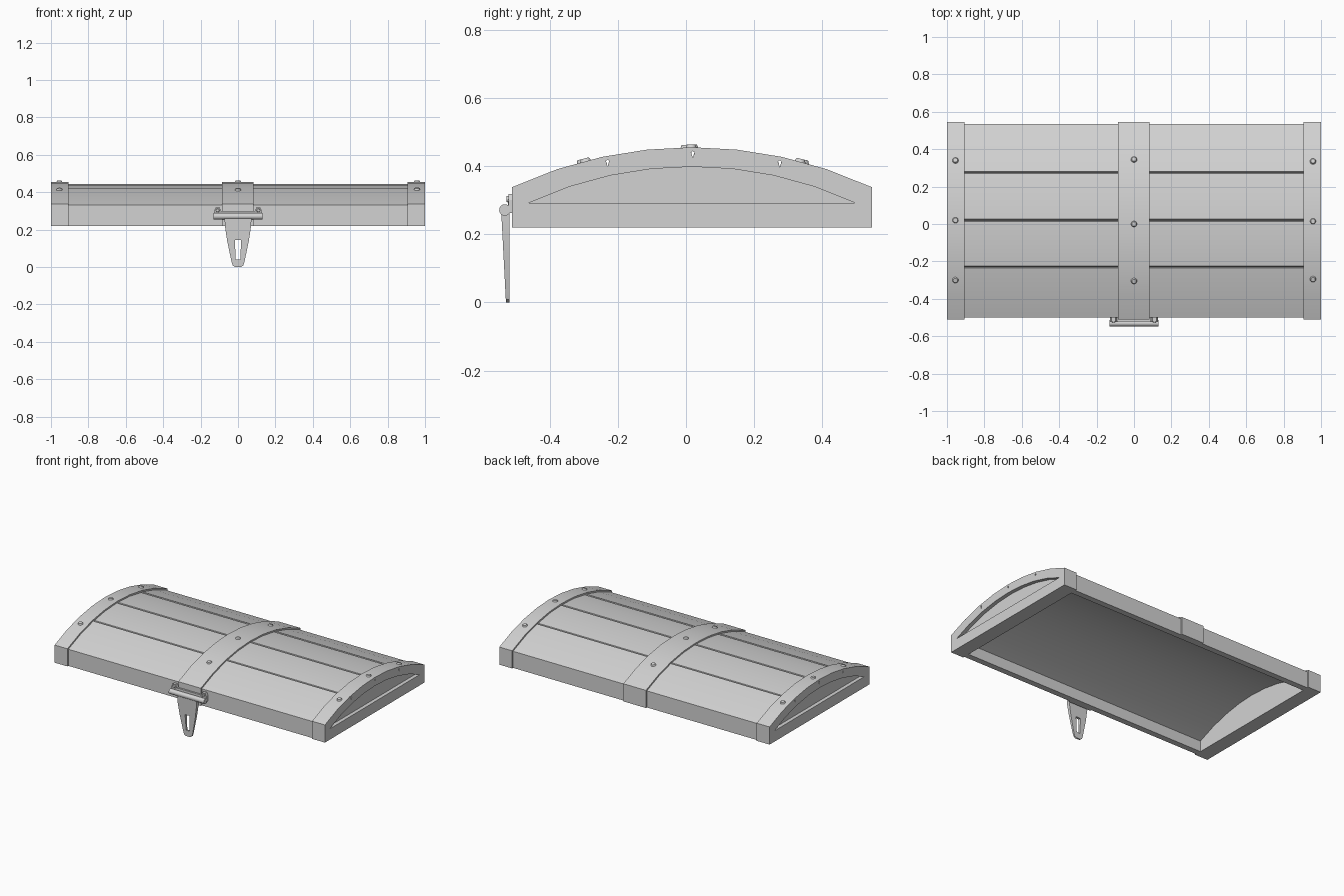
import bpy, bmesh, math
from mathutils import Matrix, Vector

cube = bpy.data.objects.get("Cube")
if cube:
    bpy.data.objects.remove(cube, do_unlink=True)

grey = bpy.data.materials.new("light_grey")
grey.use_nodes = True
grey.diffuse_color = (0.65, 0.65, 0.65, 1)
grey.node_tree.nodes["Principled BSDF"].inputs["Base Color"].default_value = (0.65, 0.65, 0.65, 1)

MID = 0.0175      # depth centre of the lid
BASE = 0.22       # underside of the lid
SEAMS = (-0.23, 0.02, 0.275)


def finish(name, bm):
    bmesh.ops.recalc_face_normals(bm, faces=bm.faces)
    mesh = bpy.data.meshes.new(name)
    bm.to_mesh(mesh)
    bm.free()
    mesh.materials.append(grey)
    ob = bpy.data.objects.new(name, mesh)
    bpy.context.collection.objects.link(ob)
    return ob


def smooth(ob):
    bpy.ops.object.select_all(action='DESELECT')
    ob.select_set(True)
    bpy.context.view_layer.objects.active = ob
    bpy.ops.object.shade_smooth_by_angle(angle=math.radians(25))


def prism(name, pts, a, b, axis='x'):
    """Extrude an outline along x (points are y, z) or along y (points are x, z)."""
    bm = bmesh.new()
    place = (lambda t, p: (t, p[0], p[1])) if axis == 'x' else (lambda t, p: (p[0], t, p[1]))
    r0 = [bm.verts.new(place(a, p)) for p in pts]
    r1 = [bm.verts.new(place(b, p)) for p in pts]
    n = len(pts)
    bm.faces.new(r0)
    bm.faces.new(r1[::-1])
    for i in range(n):
        j = (i + 1) % n
        bm.faces.new((r0[i], r0[j], r1[j], r1[i]))
    return finish(name, bm)


def cut(ob, cutter):
    cutter.hide_render = True
    mod = ob.modifiers.new("cut", 'BOOLEAN')
    mod.operation = 'DIFFERENCE'
    mod.solver = 'EXACT'
    mod.object = cutter
    bpy.context.view_layer.objects.active = ob
    bpy.ops.object.modifier_apply(modifier=mod.name)
    bpy.data.objects.remove(cutter, do_unlink=True)


def height(y, half, low, top):
    """Height of a circular arch at depth y."""
    sag = top - low
    r = (half * half + sag * sag) / (2 * sag)
    return top - r + math.sqrt(r * r - (y - MID) ** 2)


def arch(half, low, top, steps=8):
    ys = [MID - half + 2 * half * i / steps for i in range(steps + 1)]
    return [(y, height(y, half, low, top)) for y in ys]


def walled(pts):
    return [(pts[0][0], BASE)] + pts + [(pts[-1][0], BASE)]


OUTER = (0.5275, 0.338, 0.455)
PLANK = (0.5175, 0.331, 0.445)
INNER = (0.478, 0.292, 0.398)

# Planked shell with V grooves between the boards
top = [p for p in arch(*PLANK) if all(abs(p[0] - s) > 0.012 for s in SEAMS)]
for s in SEAMS:
    z = height(s, *PLANK) - 0.001
    top += [(s - 0.006, z), (s, z - 0.02), (s + 0.006, z)]
top.sort()
smooth(prism("plank_shell", walled(top) + walled(arch(*INNER))[::-1], -0.91, 0.91))

# Middle strap over the boards
smooth(prism("middle_band", walled(arch(*OUTER)) + walled(arch(*PLANK))[::-1], -0.085, 0.082))

# End caps with a recessed arched panel and groove ends
for side, label in ((1, "left"), (-1, "right")):
    cap = prism(label + "_end_cap", walled(arch(*OUTER)), side * 0.905, side)
    cut(cap, prism("recess_cutter", arch(*INNER), side * 0.975, side * 1.05))
    for s in SEAMS:
        z = height(s, *PLANK) - 0.001
        notch = [(s - 0.005, z - 0.004), (s, z - 0.02), (s + 0.005, z - 0.004), (s, z)]
        cut(cap, prism("groove_cutter", notch, side * 0.88, side * 1.05))
    smooth(cap)


def rod(name, centre, direction, radius, length, tip=None, sides=16):
    bm = bmesh.new()
    turn = Vector((0, 0, 1)).rotation_difference(Vector(direction)).to_matrix().to_4x4()
    bmesh.ops.create_cone(bm, cap_ends=True, segments=sides, radius1=radius,
                          radius2=radius if tip is None else tip, depth=length,
                          matrix=Matrix.Translation(centre) @ turn)
    ob = finish(name, bm)
    smooth(ob)
    return ob


# Rivets standing square to the arch
for x, ys in ((-0.955, (-0.3, 0.02, 0.34)), (0, (-0.305, 0, 0.345)), (0.957, (-0.295, 0.015, 0.335))):
    for y in ys:
        z = height(y, *OUTER)
        slope = (height(y + 0.01, *OUTER) - height(y - 0.01, *OUTER)) / 0.02
        normal = Vector((0, -slope, 1)).normalized()
        rod("rivet", Vector((x, y, z)) + normal * 0.001, normal, 0.018, 0.013, 0.012)

# Hasp: tapered tongue with a slot, thinner towards its foot
right_edge = [(0.016, 0.0), (0.028, 0.008), (0.034, 0.025), (0.058, 0.14), (0.07, 0.22), (0.072, 0.27)]
hasp = prism("hasp", right_edge + [(-x, z) for x, z in right_edge[::-1]], -0.542, -0.518, 'y')
for v in hasp.data.vertices:
    if v.co.y < -0.53:
        v.co.y += 0.014 * (1 - v.co.z / 0.27)
slot = [(-0.012, 0.04), (0.012, 0.04), (0.017, 0.145), (-0.017, 0.145)]
cut(hasp, prism("slot_cutter", slot, -0.6, -0.45, 'y'))
smooth(hasp)

# Hinge of the hasp
rod("hinge_pin", (0, -0.531, 0.271), (1, 0, 0), 0.0165, 0.2)
plate = [(-0.1, 0.262), (0.1, 0.262), (0.1, 0.29), (0.085, 0.3), (-0.085, 0.3), (-0.1, 0.29)]
prism("hinge_plate", plate, -0.522, -0.499, 'y')
for side in (-1, 1):
    rod("hinge_knuckle", (side * 0.112, -0.531, 0.271), (1, 0, 0), 0.0168, 0.036)
    lug = [(side * x, z) for x, z in ((0.09, 0.262), (0.128, 0.262), (0.128, 0.3), (0.12, 0.318), (0.098, 0.318), (0.09, 0.3))]
    prism("hinge_lug", lug, -0.52, -0.498, 'y')
    rod("lug_bolt", (side * 0.109, -0.522, 0.303), (0, -1, 0), 0.011, 0.01, 0.008, 12)
